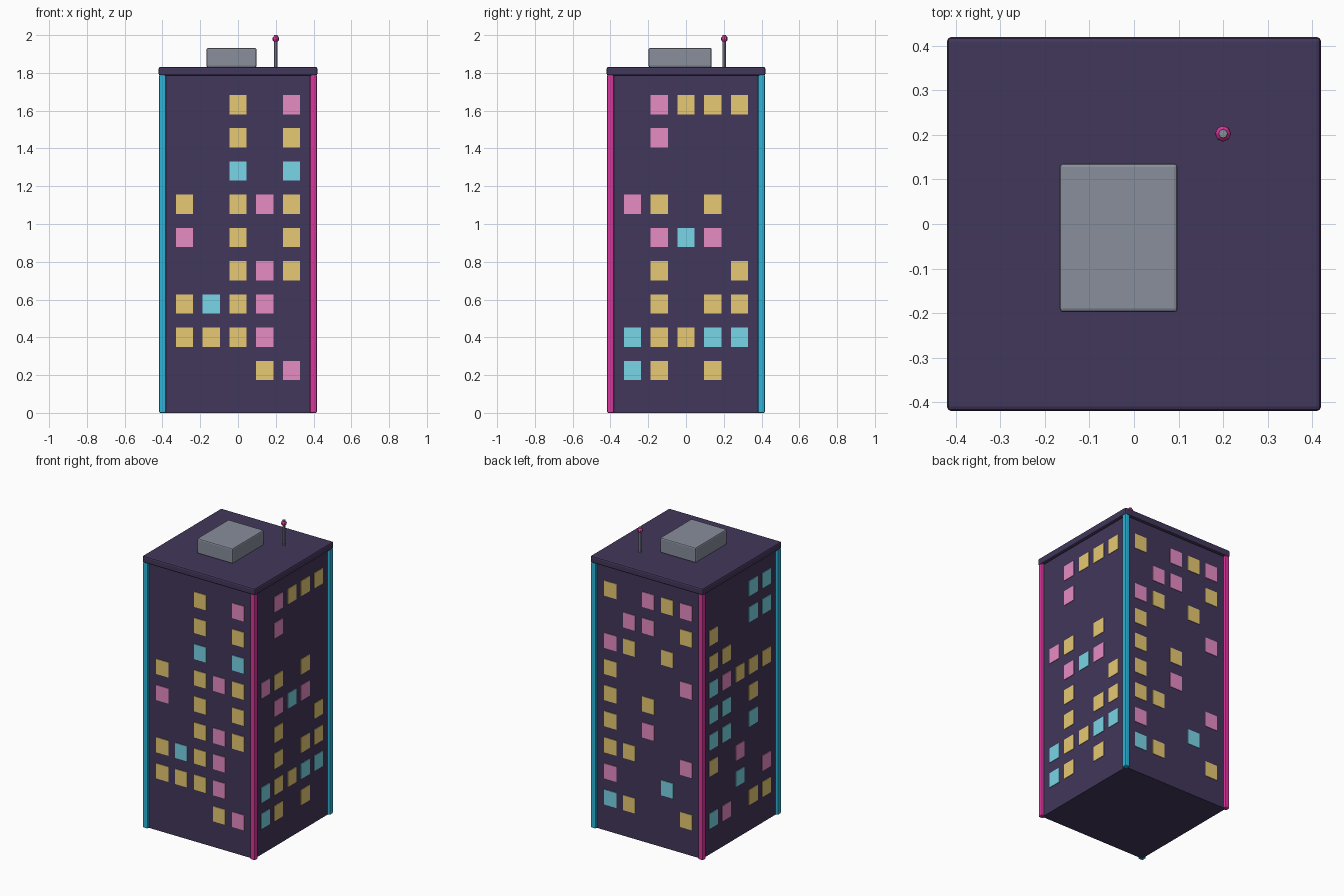
import bpy, bmesh, math
from mathutils import Matrix, Vector

if "Cube" in bpy.data.objects:
    bpy.data.objects.remove(bpy.data.objects["Cube"])


def material(name, r, g, b):
    lin = [((c / 255 + 0.055) / 1.055) ** 2.4 for c in (r, g, b)]
    m = bpy.data.materials.new(name)
    m.diffuse_color = (*lin, 1)
    m.use_nodes = True
    m.node_tree.nodes["Principled BSDF"].inputs["Base Color"].default_value = m.diffuse_color
    return m


wall = material("dark purple wall", 66, 55, 91)
grey = material("roof grey", 136, 142, 156)
neon_pink = material("neon pink", 220, 54, 156)
neon_blue = material("neon blue", 46, 182, 218)
yellow = material("window yellow", 242, 211, 121)
pink = material("window pink", 246, 149, 208)
cyan = material("window cyan", 124, 218, 236)


def finish(name, bm, mats):
    me = bpy.data.meshes.new(name)
    bm.to_mesh(me)
    bm.free()
    for m in mats:
        me.materials.append(m)
    ob = bpy.data.objects.new(name, me)
    bpy.context.collection.objects.link(ob)
    return ob


def box(name, lo, hi, mat, bevel=0):
    lo, hi = Vector(lo), Vector(hi)
    bm = bmesh.new()
    bmesh.ops.create_cube(bm, size=1, matrix=Matrix.Translation((lo + hi) / 2) @ Matrix.Diagonal((*(hi - lo), 1)))
    if bevel:
        bmesh.ops.bevel(bm, geom=bm.edges[:], offset=bevel, segments=2, profile=0.5, affect='EDGES')
    return finish(name, bm, [mat])


# Tower and roof
box("tower_body", (-0.4, -0.4, 0), (0.4, 0.4, 1.80), wall)
box("roof_slab", (-0.42, -0.42, 1.785), (0.42, 0.42, 1.832), wall, 0.01)
box("roof_unit", (-0.167, -0.198, 1.83), (0.098, 0.136, 1.932), grey, 0.008)

# Neon corner strips, alternating colour around the tower
for fb, y in (("front", -0.4), ("back", 0.4)):
    for lr, x in (("left", -0.4), ("right", 0.4)):
        box(f"corner_strip_{fb}_{lr}", (x - 0.0175, y - 0.0175, 0), (x + 0.0175, y + 0.0175, 1.79),
            neon_blue if x * y > 0 else neon_pink, 0.006)

# Antenna with a warning light
bm = bmesh.new()
bmesh.ops.create_cone(bm, cap_ends=True, segments=8, radius1=0.01, radius2=0.01, depth=0.17,
                      matrix=Matrix.Translation((0.2, 0.203, 1.915)))
finish("antenna", bm, [grey])
bm = bmesh.new()
bmesh.ops.create_uvsphere(bm, u_segments=8, v_segments=6, radius=0.018,
                          matrix=Matrix.Translation((0.2, 0.203, 1.98)))
finish("antenna_light", bm, [neon_pink])

# Lit windows: rows from top to bottom, columns left to right seen from outside
FACES = {
    "front": (0, "..Y.P ..Y.Y ..C.C Y.YPY P.Y.Y ..YPY YCYP. YYYP. ...YP"),
    "right": (90, ".PYYY .P... ..... PY.Y. .PCP. .Y..Y .Y.YY CYYCC CY.Y."),
    "back": (180, "Y.PYP .PP.Y PY.Y. Y...P Y.Y.. Y.P.. YY..P P..C. CY..Y"),
    "left": (270, "...CC Y..CC YY... CPYYY CC.Y. CC.C. Y.P.. ..C.P CP.YY"),
}
for side, (angle, grid) in FACES.items():
    bm = bmesh.new()
    turn = Matrix.Rotation(math.radians(angle), 4, 'Z')
    for r, row in enumerate(grid.split()):
        for c, key in enumerate(row):
            if key == ".":
                continue
            pos = Matrix.Translation(((c - 2) * 0.1415, -0.4, 1.632 - r * 0.1759))
            made = bmesh.ops.create_cube(bm, size=1, matrix=turn @ pos @ Matrix.Diagonal((0.092, 0.008, 0.102, 1)))
            for f in {f for v in made["verts"] for f in v.link_faces}:
                f.material_index = "YPC".index(key)
    finish(f"windows_{side}", bm, [yellow, pink, cyan])
